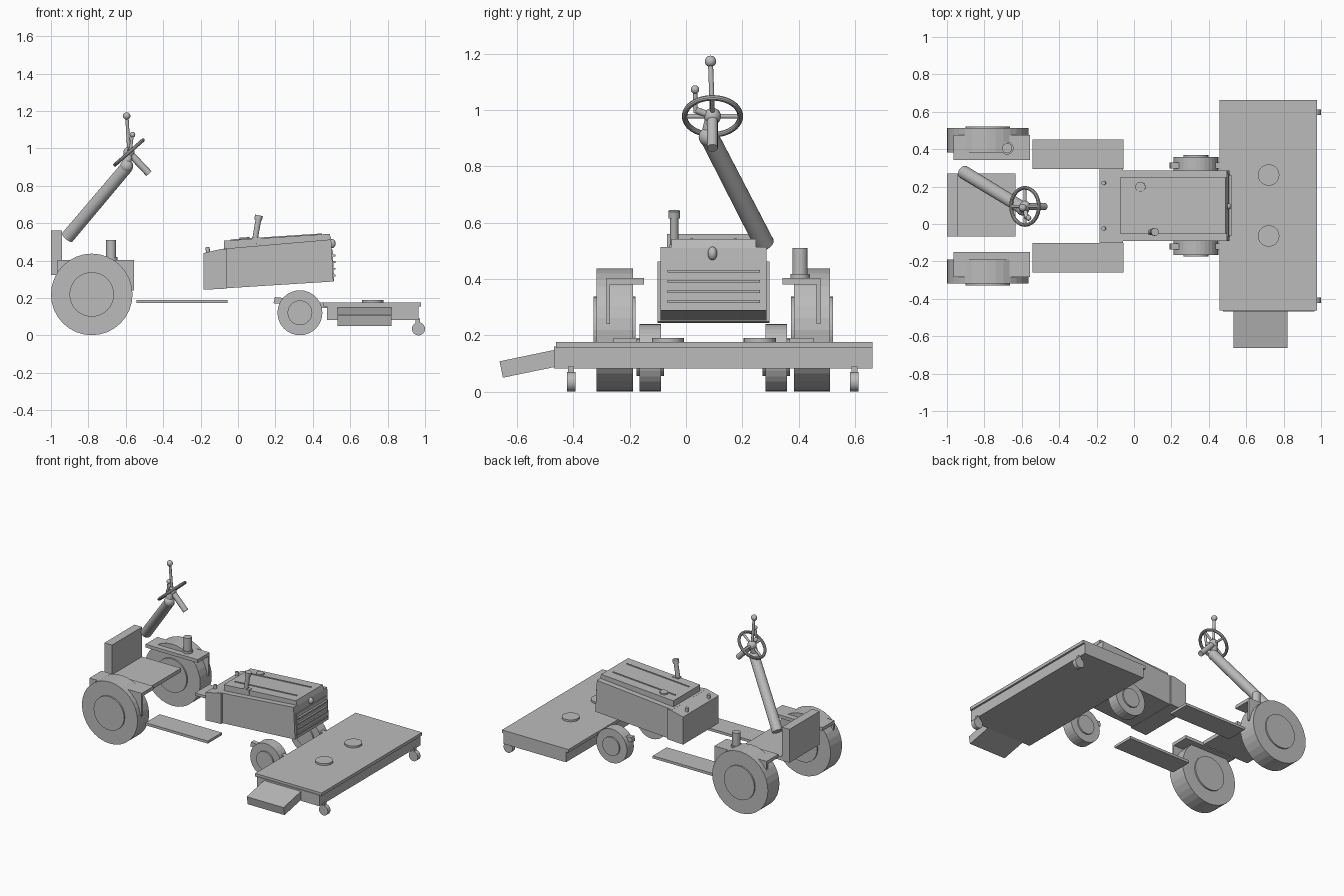
import bpy, bmesh, math
from mathutils import Vector, Matrix

if "Cube" in bpy.data.objects:
    bpy.data.objects.remove(bpy.data.objects["Cube"])

grey = bpy.data.materials.new("plain grey")
grey.use_nodes = True
grey.diffuse_color = (0.5, 0.5, 0.5, 1)
grey.node_tree.nodes["Principled BSDF"].inputs["Base Color"].default_value = (0.5, 0.5, 0.5, 1)

MID = 0.097  # the tractor's own centre line


def finish(name, bm, smooth=False):
    bmesh.ops.recalc_face_normals(bm, faces=bm.faces)
    if smooth:
        for f in bm.faces:
            f.smooth = len(f.verts) <= 4
        for e in bm.edges:
            if len(e.link_faces) == 2 and e.calc_face_angle() > 0.7:
                e.smooth = False
    mesh = bpy.data.meshes.new(name)
    bm.to_mesh(mesh)
    bm.free()
    mesh.materials.append(grey)
    obj = bpy.data.objects.new(name, mesh)
    bpy.context.collection.objects.link(obj)
    return obj


def box(name, x, y, z):
    bm = bmesh.new()
    bmesh.ops.create_cube(bm, size=1)
    for v in bm.verts:
        for i, (a, b) in enumerate((x, y, z)):
            v.co[i] = a if v.co[i] < 0 else b
    return finish(name, bm)


def rod(name, a, b, r, r2=None, sides=16, smooth=True):
    a, b = Vector(a), Vector(b)
    bm = bmesh.new()
    turn = (b - a).to_track_quat("Z", "Y").to_matrix().to_4x4()
    bmesh.ops.create_cone(bm, cap_ends=True, segments=sides, radius1=r,
                          radius2=r if r2 is None else r2, depth=(b - a).length,
                          matrix=Matrix.Translation((a + b) / 2) @ turn)
    return finish(name, bm, smooth)


def ball(name, c, r, stretch=(1, 1, 1)):
    bm = bmesh.new()
    bmesh.ops.create_uvsphere(bm, u_segments=16, v_segments=10, radius=r,
                              matrix=Matrix.Translation(c) @ Matrix.Diagonal((*stretch, 1)))
    return finish(name, bm, True)


def prism(name, pts, lo, hi, axis="y"):
    """Extrude an outline of (x, z) along y, or of (y, z) along x."""
    bm = bmesh.new()
    place = (lambda p, t: (p[0], t, p[1])) if axis == "y" else (lambda p, t: (t, p[0], p[1]))
    face = bm.faces.new([bm.verts.new(place(p, lo)) for p in pts])
    out = bmesh.ops.extrude_face_region(bm, geom=[face])
    move = (0, hi - lo, 0) if axis == "y" else (hi - lo, 0, 0)
    bmesh.ops.translate(bm, vec=move,
                        verts=[g for g in out["geom"] if isinstance(g, bmesh.types.BMVert)])
    return finish(name, bm)


def span(side, a, b):
    """Range in y, given as distances outward from the tractor centre line."""
    return tuple(sorted((MID + side * a, MID + side * b)))


def wheel(name, x, z, r, hub, y, proud_lo, proud_hi):
    rod(name + "_tyre", (x, y[0], z), (x, y[1], z), r, sides=32, smooth=False)
    rod(name + "_hub", (x, y[0] - proud_lo, z), (x, y[1] + proud_hi, z), hub, sides=32, smooth=False)


# Wheels, fenders, foot boards and front brackets on both sides
for label, s in (("left", 1), ("right", -1)):
    wheel(label + "_rear_wheel", -0.782, 0.219, 0.218, 0.119, span(s, 0.286, 0.415), 0.01, 0.01)
    wheel(label + "_front_wheel", 0.331, 0.121, 0.12, 0.066, span(s, 0.185, 0.262), 0.01, 0.01)
    box(label + "_fender_top", (-0.965, -0.556), span(s, 0.246, 0.38), (0.38, 0.403))
    box(label + "_fender_skirt", (-0.965, -0.556), span(s, 0.366, 0.38), (0.24, 0.381))
    box(label + "_foot_board", (-0.543, -0.056), span(s, 0.198, 0.355), (0.172, 0.19))
    y = span(s, 0.2, 0.232)
    prism(label + "_wheel_bracket",
          [(0.19, 0.172), (0.48, 0.145), (0.48, 0.172), (0.197, 0.205)], *y)

# Seat
box("seat_base", (-0.945, -0.634), (-0.067, 0.27), (0.324, 0.35))
box("seat_back", (-1.0, -0.94), (-0.067, 0.27), (0.324, 0.56))

# Cup on the left fender
rod("cup_base", (-0.678, 0.405, 0.4), (-0.678, 0.405, 0.418), 0.034, sides=24)
rod("cup", (-0.678, 0.405, 0.415), (-0.678, 0.405, 0.51), 0.027, sides=24)

# Engine housing: dash box, hood and lid
prism("dash_box", [(-0.185, 0.244), (-0.06, 0.25), (-0.06, 0.462), (-0.09, 0.462), (-0.185, 0.44)],
      -0.102, 0.297)
prism("hood", [(-0.065, 0.252), (0.51, 0.288), (0.498, 0.513), (-0.092, 0.462)], -0.09, 0.286)
prism("hood_lid", [(-0.075, 0.46), (0.5, 0.51), (0.49, 0.543), (-0.075, 0.506)], -0.052, 0.248)
for i, y in enumerate((0.02, 0.175)):
    prism("lid_rib_%d" % i, [(-0.04, 0.505), (0.45, 0.537), (0.45, 0.545), (-0.04, 0.513)],
          y - 0.004, y + 0.004)
for i, y in enumerate((-0.024, 0.22)):
    rod("dash_knob_%d" % i, (-0.16, y, 0.44), (-0.163, y, 0.472), 0.011)
rod("fuel_cap", (0.035, 0.198, 0.505), (0.034, 0.198, 0.524), 0.027, sides=24)

# Grille, with slats down its face, and lamp
prism("grille_panel", [(0.49, 0.292), (0.514, 0.292), (0.506, 0.46), (0.49, 0.46)], -0.07, 0.267)
for i in range(4):
    z = 0.32 + 0.036 * i
    box("grille_slat_%d" % i, (0.5, 0.521), (-0.065, 0.262), (z - 0.005, z + 0.005))
ball("lamp", (0.503, 0.094, 0.491), 0.024, (0.8, 0.7, 1))

# Exhaust stack
box("exhaust_base", (0.075, 0.125), (-0.058, -0.022), (0.49, 0.522))
rod("exhaust_pipe", (0.087, -0.042, 0.49), (0.11, -0.042, 0.625), 0.015)
rod("exhaust_tip", (0.107, -0.042, 0.617), (0.112, -0.042, 0.642), 0.021)

# Steering column and wheel
hub = Vector((-0.583, 0.094, 0.978))
rod("steering_column", (-0.912, 0.278, 0.525), (-0.595, 0.085, 0.9), 0.036, 0.034, 24)
ball("column_joint", (-0.595, 0.08, 0.905), 0.035)
rod("column_neck", (-0.6, 0.075, 0.9), hub, 0.024)
axis = Vector((-0.66, 0, 0.75)).normalized()
across = Vector((0.75, 0, 0.66)).normalized()
sideways = Vector((0, 1, 0))
bpy.ops.mesh.primitive_torus_add(location=hub, major_radius=0.099, minor_radius=0.01,
                                 major_segments=40, minor_segments=10,
                                 rotation=axis.to_track_quat("Z", "Y").to_euler())
rim = bpy.context.object
rim.name = "steering_rim"
rim.data.materials.append(grey)
bpy.ops.object.shade_smooth_by_angle()
for i, d in enumerate((across, sideways)):
    rod("steering_spoke_%d" % i, hub - d * 0.098, hub + d * 0.098, 0.008)
ball("steering_hub", hub, 0.03)
rod("steering_shaft", hub, (-0.476, 0.094, 0.865), 0.019)

# Levers with ball grips
rod("tall_lever", hub, (-0.594, 0.087, 1.17), 0.009)
ball("tall_lever_grip", (-0.595, 0.087, 1.173), 0.02)
rod("short_lever_foot", hub, (-0.575, 0.034, 1.0), 0.012)
rod("short_lever", (-0.575, 0.034, 0.99), (-0.565, 0.032, 1.07), 0.008)
ball("short_lever_grip", (-0.564, 0.032, 1.073), 0.015)

# Mower deck with pulleys, side chute and casters
box("deck_top", (0.458, 0.978), (-0.462, 0.662), (0.155, 0.177))
box("deck_body", (0.476, 0.965), (-0.468, 0.662), (0.082, 0.16))
for i, y in enumerate((-0.064, 0.262)):
    rod("deck_pulley_%d" % i, (0.72, y, 0.17), (0.72, y, 0.19), 0.057, sides=32)
prism("chute", [(-0.662, 0.108), (-0.46, 0.15), (-0.455, 0.09), (-0.65, 0.05)], 0.532, 0.82, "x")
for i, y in enumerate((-0.408, 0.598)):
    rod("caster_%d" % i, (0.965, y - 0.015, 0.035), (0.965, y + 0.015, 0.035), 0.035, sides=24)
    box("caster_mount_%d" % i, (0.95, 0.972), (y - 0.011, y + 0.011), (0.05, 0.09))
